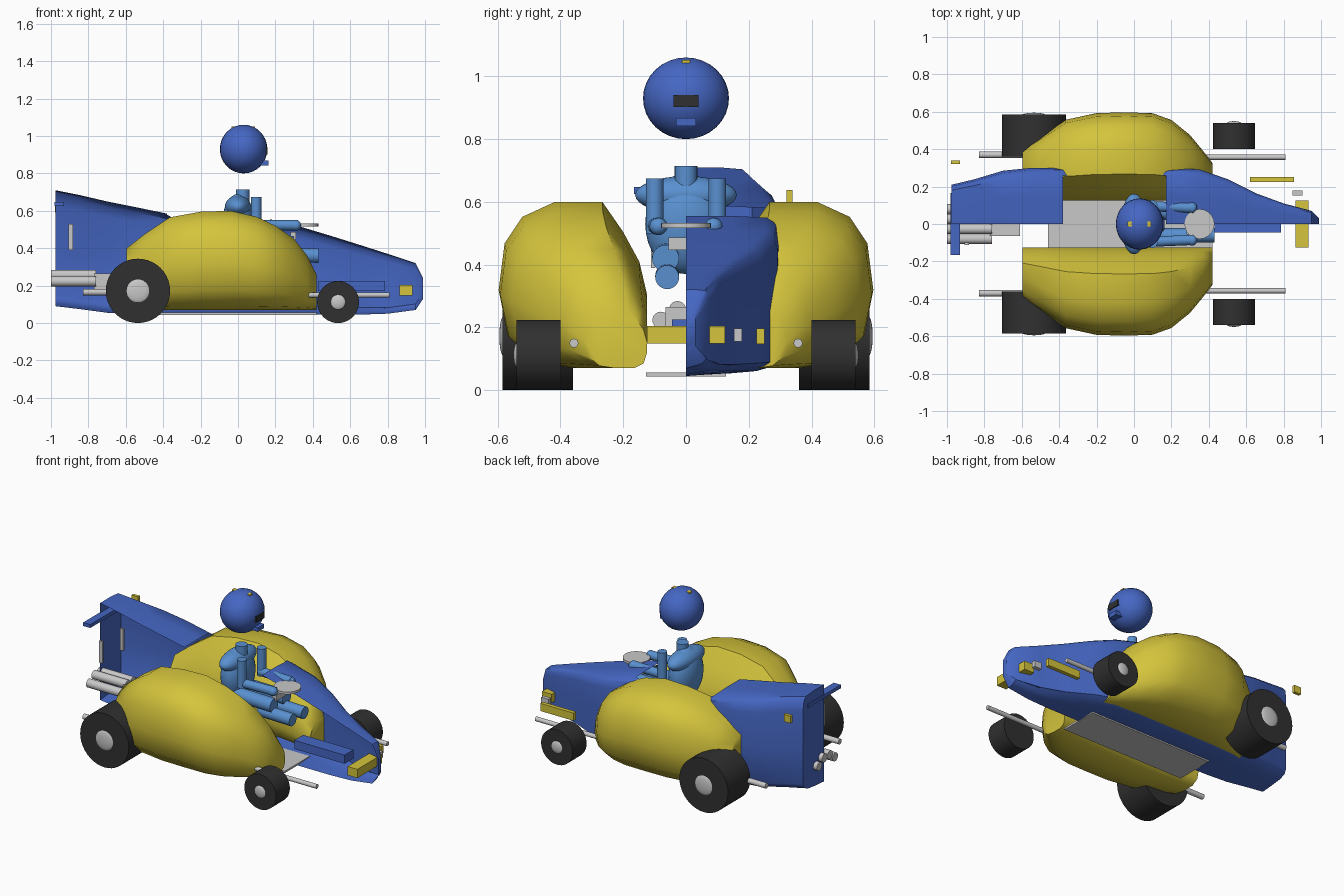
import bpy, bmesh, math
from mathutils import Vector

if "Cube" in bpy.data.objects:
    bpy.data.objects.remove(bpy.data.objects["Cube"])


def material(name, rgb):
    m = bpy.data.materials.new(name)
    m.diffuse_color = (*rgb, 1)
    m.use_nodes = True
    m.node_tree.nodes["Principled BSDF"].inputs["Base Color"].default_value = m.diffuse_color
    return m


BLUE = material("body blue", (0.06, 0.135, 0.55))
SUIT = material("suit blue", (0.10, 0.28, 0.63))
YELLOW = material("yellow", (0.66, 0.55, 0.045))
BLACK = material("tyre black", (0.03, 0.03, 0.03))
SILVER = material("silver", (0.58, 0.58, 0.58))


def finish(bm, name, mat, angle=40):
    bmesh.ops.recalc_face_normals(bm, faces=bm.faces[:])
    me = bpy.data.meshes.new(name)
    bm.to_mesh(me)
    bm.free()
    me.materials.append(mat)
    ob = bpy.data.objects.new(name, me)
    bpy.context.collection.objects.link(ob)
    bpy.ops.object.select_all(action='DESELECT')
    ob.select_set(True)
    bpy.context.view_layer.objects.active = ob
    if angle:
        bpy.ops.object.shade_smooth_by_angle(angle=math.radians(angle))
    return ob


def box(name, mat, x, y, z):
    """Box from (min, max) pairs."""
    bm = bmesh.new()
    bmesh.ops.create_cube(bm, size=1)
    for v in bm.verts:
        v.co = [(a + b) / 2 + c * (b - a) for (a, b), c in zip((x, y, z), v.co)]
    return finish(bm, name, mat, 0)


def rod(name, mat, a, b, r, segs=24):
    a, b = Vector(a), Vector(b)
    bm = bmesh.new()
    bmesh.ops.create_cone(bm, cap_ends=True, segments=segs, radius1=r, radius2=r,
                          depth=(b - a).length)
    q = (b - a).to_track_quat('Z', 'Y')
    for v in bm.verts:
        v.co = q @ v.co + (a + b) / 2
    return finish(bm, name, mat)


def ball(name, mat, c, r):
    bm = bmesh.new()
    bmesh.ops.create_uvsphere(bm, u_segments=28, v_segments=16, radius=1)
    for v in bm.verts:
        v.co = [c[i] + r[i] * v.co[i] for i in range(3)]
    return finish(bm, name, mat, 60)


def loft(name, mat, rings, closed, caps, skip=None, angle=40):
    bm = bmesh.new()
    rows = [[bm.verts.new(p) for p in ring] for ring in rings]
    n = len(rows[0])
    for i in range(len(rows) - 1):
        for j in range(n if closed else n - 1):
            if skip and skip(i, j):
                continue
            k = (j + 1) % n
            bm.faces.new((rows[i][j], rows[i][k], rows[i + 1][k], rows[i + 1][j]))
    if caps:
        bm.faces.new(rows[0])
        bm.faces.new(rows[-1][::-1])
    return finish(bm, name, mat, angle)


# Body shell: half width, bottom and top height along the length
stations = [(-.975, .21, .09, .71), (-.85, .24, .075, .685), (-.7, .285, .055, .65),
            (-.55, .3, .047, .62), (-.38, .3, .045, .585), (-.3, .3, .045, .54),
            (-.1, .3, .045, .52), (.08, .3, .045, .53), (.17, .3, .045, .555),
            (.35, .292, .045, .51), (.5, .24, .045, .465), (.65, .165, .045, .418),
            (.8, .11, .05, .37), (.95, .07, .07, .32), (.99, .03, .13, .24)]
section = [(0, 0, 0), (.45, 0, .008), (.75, 0, .016), (.93, 0, .032), (1, .1, 0),
           (1, .5, 0), (1, .86, 0), (.96, .95, 0), (.86, .99, 0), (.5, 1, 0), (0, 1, 0)]
rings = [[(x, u * w, zb + v * (zt - zb) + d) for u, v, d in section]
         for x, w, zb, zt in stations]
loft("body_shell", BLUE, rings, False, True,
     skip=lambda i, j: 4 <= i <= 7 and j >= 8)

# Side pods
pod_ring = [(.30, 1), (.62, 1), (.84, .91), (.96, .75), (1, .47), (.94, .2), (.75, .04),
            (.5, 0), (.2, 0), (.05, .08), (0, .25), (0, .45), (.05, .64), (.16, .82)]
pod_stations = [(-.595, .405, .40), (-.5, .465, .475), (-.365, .557, .565),
                (-.2, .593, .595), (-.04, .597, .6), (.1, .592, .568), (.2, .556, .52),
                (.3, .475, .45), (.37, .39, .36), (.42, .325, .26)]
for s, side in ((-1, "right"), (1, "left")):
    loft(side + "_side_pod", YELLOW,
         [[(x, s * (.125 + u * (yo - .125)), .07 + v * (zt - .07)) for u, v in pod_ring]
          for x, yo, zt in pod_stations], True, True, angle=50)

    # Wheels, hubs and axle rods
    for end, x, r, y0, y1, hr in (("rear", -.535, .172, .36, .585, .065),
                                  ("front", .535, .112, .40, .54, .042)):
        tag = f"{side}_{end}"
        rod(tag + "_wheel", BLACK, (x, s * y0, r), (x, s * y1, r), r, 40)
        ball(tag + "_hub", SILVER, (x, s * (y1 - .005), r), (hr, .015, hr))
    rod(side + "_rear_rod", SILVER, (-.83, s * .37, .165), (-.5, s * .37, .165), .017)
    rod(side + "_front_rod", SILVER, (.3, s * .357, .15), (.81, s * .357, .15), .014)

    # Exhaust pipes and rear struts
    rod(side + "_outer_exhaust", SILVER, (-1, s * .08, .223), (-.76, s * .08, .223), .027)
    rod(side + "_inner_exhaust", SILVER, (-1, s * .027, .257), (-.76, s * .027, .257), .027)
    box(side + "_wing_strut", SILVER, (-.905, -.882), (s * .105 - .006, s * .105 + .006),
        (.39, .53))

    # Driver limbs
    rod(side + "_upper_arm", SUIT, (.097, s * .1, .5), (.097, s * .1, .675), .028)
    rod(side + "_forearm", SUIT, (.09, s * .095, .523), (.32, s * .085, .523), .027)
    ball(side + "_hand", SUIT, (.31, s * .088, .522), (.028, .028, .028))
    rod(side + "_thigh", SUIT, (0, s * .065, .425), (.3, s * .065, .42), .043)
    rod(side + "_shin", SUIT, (.2, s * .06, .365), (.43, s * .06, .36), .038)

# Engine, floor and wing
box("engine", SILVER, (-.77, -.61), (-.065, .065), (.18, .265))
box("floor_plate", SILVER, (-.46, .42), (-.127, .127), (.044, .056))
box("rear_wing", BLUE, (-.98, -.93), (-.165, .165), (.625, .647))

# Driver torso, neck and helmet
ball("torso", SUIT, (0, 0, .53), (.085, .13, .16))
ball("shoulders", SUIT, (0, 0, .622), (.07, .162, .06))
rod("neck", SUIT, (.025, 0, .6), (.025, 0, .715), .036)
ball("helmet", BLUE, (.03, 0, .93), (.127, .137, .13))
box("visor", BLACK, (.12, .158), (-.04, .04), (.902, .94))
box("chin_guard", BLUE, (.10, .163), (-.032, .032), (.842, .868))
box("helmet_stripe", YELLOW, (-.035, .092), (-.013, .013), (1.043, 1.052))

# Steering
rod("steering_wheel", SILVER, (.35, 0, .517), (.35, 0, .532), .08)
box("steering_column", SILVER, (.28, .31), (-.055, .055), (.447, .487))

# Nose fittings
box("nose_spine", BLUE, (.43, .785), (-.045, .045), (.17, .225))
box("nose_bumper", YELLOW, (.863, .932), (-.125, .125), (.148, .204))
box("nose_lamp", SILVER, (.848, .9), (.153, .178), (.155, .196))
box("front_marker", YELLOW, (.62, .855), (.225, .25), (.147, .196))
box("rear_marker", YELLOW, (-.978, -.93), (.32, .34), (.592, .638))
